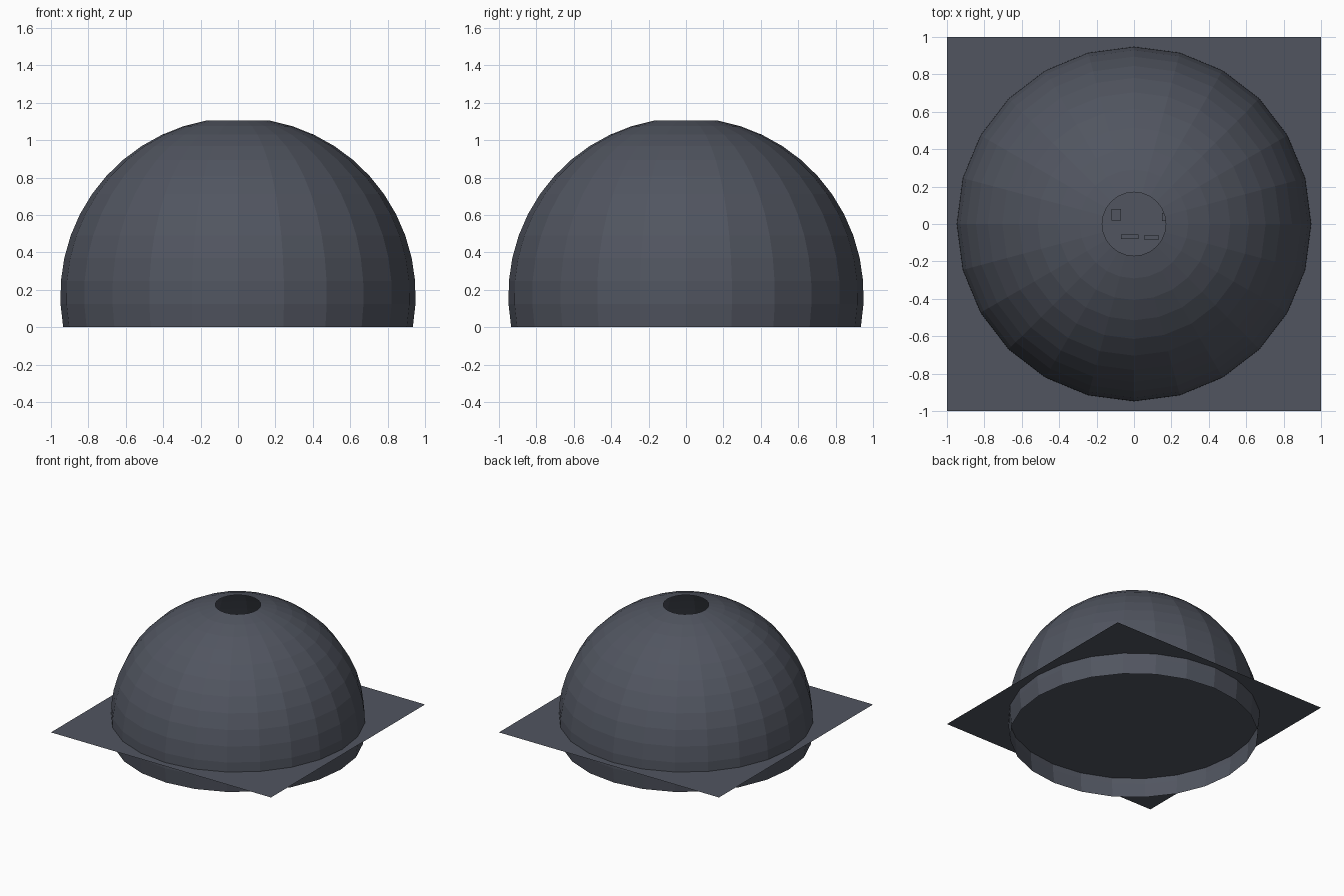
import bpy, math

if "Cube" in bpy.data.objects:
    bpy.data.objects.remove(bpy.data.objects["Cube"])

slate = bpy.data.materials.new("dark slate")
slate.diffuse_color = (0.082, 0.091, 0.117, 1)
slate.use_nodes = True
slate.node_tree.nodes["Principled BSDF"].inputs["Base Color"].default_value = slate.diffuse_color

R, CZ, SEG, RINGS = 0.95, 0.17, 24, 12


def make(name, verts, faces):
    me = bpy.data.meshes.new(name)
    me.from_pydata(verts, [], faces)
    me.materials.append(slate)
    ob = bpy.data.objects.new(name, me)
    bpy.context.collection.objects.link(ob)
    return ob


# Dome shell: a quarter-turn arc swept round, open at the top and bottom
verts, faces = [], []
for i in range(RINGS + 1):
    a = 0.18 + math.pi / 2 * i / RINGS
    for j in range(SEG):
        t = 2 * math.pi * j / SEG
        verts.append((R * math.sin(a) * math.cos(t), R * math.sin(a) * math.sin(t),
                      CZ + R * math.cos(a)))
for i in range(RINGS):
    for j in range(SEG):
        k = (j + 1) % SEG
        faces.append((i * SEG + j, (i + 1) * SEG + j, (i + 1) * SEG + k, i * SEG + k))
make("dome", verts, faces)

# Thin square ground sheet through the dome's centre
make("ground_sheet", [(-1, -1, CZ), (1, -1, CZ), (1, 1, CZ), (-1, 1, CZ)], [(0, 1, 2, 3)])


# Small blocks on the sheet, seen through the top opening
def block(name, x0, x1, y0, y1, h):
    v = [(x, y, z) for z in (CZ, CZ + h) for x, y in ((x0, y0), (x1, y0), (x1, y1), (x0, y1))]
    f = [(3, 2, 1, 0), (4, 5, 6, 7)] + [(i, (i + 1) % 4, (i + 1) % 4 + 4, i + 4) for i in range(4)]
    make(name, v, f)


block("block_back_left", -0.12, -0.07, 0.02, 0.08, 0.08)
block("block_front", -0.07, 0.025, -0.08, -0.055, 0.06)
block("block_front_right", 0.055, 0.13, -0.085, -0.06, 0.06)
block("block_right", 0.15, 0.20, 0.015, 0.06, 0.08)
